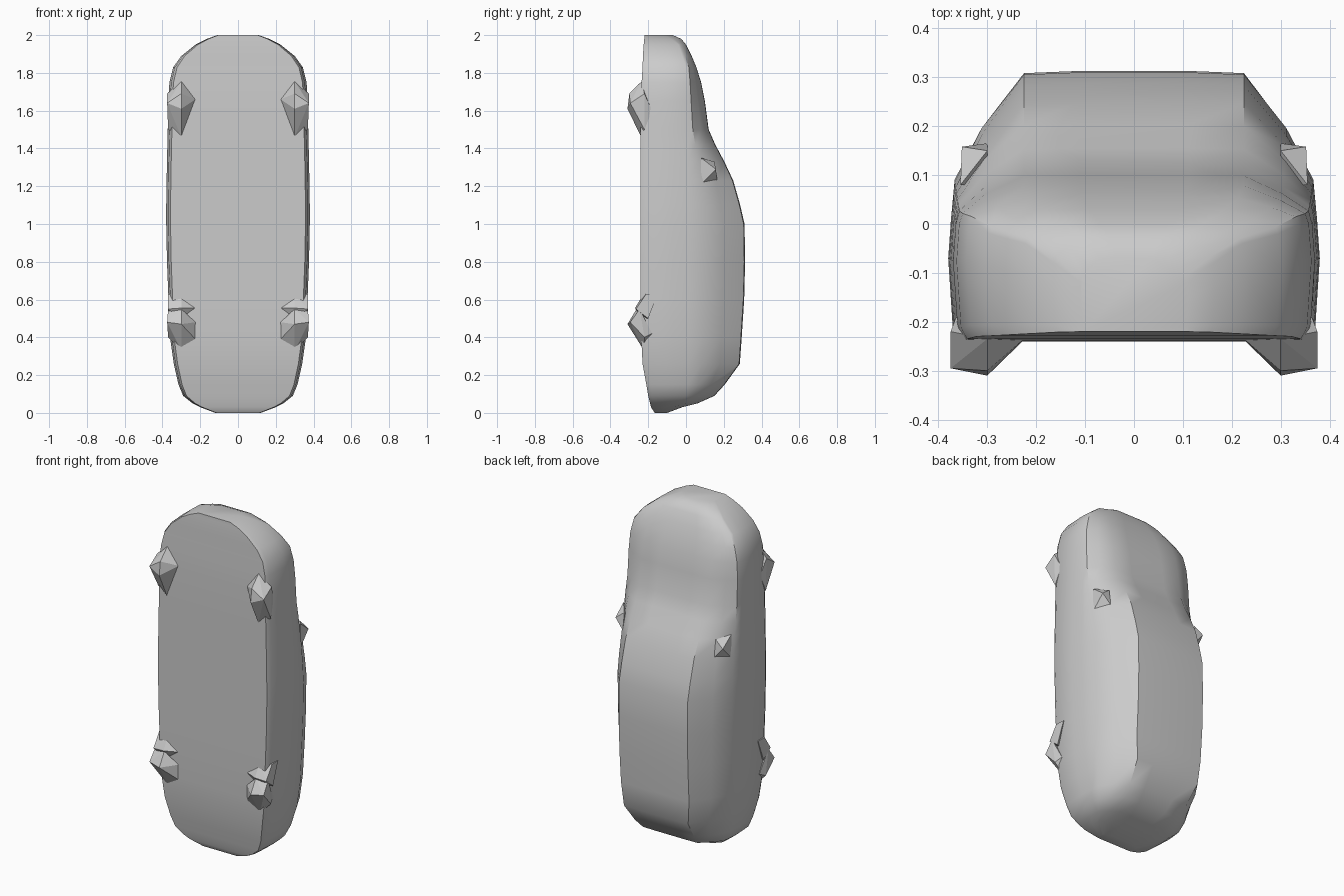
import bpy, bmesh

grey = bpy.data.materials.new("light grey")
grey.diffuse_color = (0.6, 0.6, 0.6, 1)


def add_object(name, bm):
    bmesh.ops.recalc_face_normals(bm, faces=bm.faces)
    mesh = bpy.data.meshes.new(name)
    bm.to_mesh(mesh)
    bm.free()
    mesh.materials.append(grey)
    ob = bpy.data.objects.new(name, mesh)
    bpy.context.collection.objects.link(ob)
    return ob


# Body stations from tail to nose: z, half width, floor y, belt y, top y
STATIONS = [
    (0.00, 0.12, -0.165, -0.13, -0.10),
    (0.03, 0.20, -0.185, -0.08, -0.02),
    (0.05, 0.24, -0.190, -0.02, 0.06),
    (0.09, 0.29, -0.200, 0.00, 0.15),
    (0.15, 0.315, -0.210, 0.01, 0.205),
    (0.26, 0.34, -0.230, 0.01, 0.285),
    (0.40, 0.36, -0.237, 0.01, 0.295),
    (0.60, 0.368, -0.240, 0.01, 0.308),
    (0.80, 0.376, -0.240, 0.01, 0.313),
    (1.00, 0.38, -0.240, 0.01, 0.310),
    (1.10, 0.38, -0.240, 0.01, 0.287),
    (1.23, 0.378, -0.240, 0.01, 0.250),
    (1.33, 0.376, -0.240, 0.01, 0.203),
    (1.42, 0.374, -0.240, 0.01, 0.155),
    (1.50, 0.372, -0.240, 0.005, 0.120),
    (1.65, 0.370, -0.238, 0.00, 0.100),
    (1.75, 0.363, -0.235, 0.00, 0.080),
    (1.83, 0.343, -0.230, 0.00, 0.055),
    (1.89, 0.300, -0.228, -0.02, 0.030),
    (1.95, 0.225, -0.224, -0.04, 0.000),
    (1.98, 0.165, -0.221, -0.08, -0.025),
    (2.00, 0.110, -0.220, -0.12, -0.070),
]


def section(z, w, floor, belt, top):
    """Closed cross-section: floor, sill, side, belt line, cabin side, roof."""
    side, rise = belt - floor, top - belt
    edge = min(0.225, 0.62 * w)
    half = [
        (0.94 * w, floor),
        (0.975 * w, floor + 0.1 * side),
        (w, floor + 0.68 * side),
        (0.985 * w, belt),
        (0.965 * w, belt + 0.27 * rise),
        (0.82 * w, belt + 0.62 * rise),
        (edge, belt + 0.985 * rise),
        (0.5 * edge, top),
    ]
    ring = half + [(-x, y) for x, y in reversed(half)]
    return [(x, y, z) for x, y in ring]


# Car body, lofted through the stations
bm = bmesh.new()
rings = [[bm.verts.new(p) for p in section(*s)] for s in STATIONS]
for a, b in zip(rings, rings[1:]):
    n = len(a)
    for i in range(n):
        j = (i + 1) % n
        bm.faces.new((a[i], a[j], b[j], b[i]))
bm.faces.new(rings[0])
bm.faces.new(rings[-1])
body = add_object("car_body", bm)
bpy.context.view_layer.objects.active = body
body.select_set(True)
bpy.ops.object.shade_smooth_by_angle(angle=0.6)


def faceted_pair(name, points):
    """Angular lump wrapped around a few points, on both sides of the car."""
    for label, s in (("right", 1), ("left", -1)):
        bm = bmesh.new()
        for x, y, z in points:
            bm.verts.new((s * x, y, z))
        res = bmesh.ops.convex_hull(bm, input=bm.verts)
        loose = [v for v in bm.verts if not v.link_faces]
        bmesh.ops.delete(bm, geom=loose, context='VERTS')
        add_object(f"{name}_{label}", bm)


# Front wheels
faceted_pair("front_wheel", [
    (0.225, -0.235, 1.66), (0.30, -0.235, 1.755), (0.30, -0.30, 1.69),
    (0.30, -0.31, 1.61), (0.375, -0.295, 1.64), (0.375, -0.22, 1.69),
    (0.30, -0.237, 1.46), (0.37, -0.22, 1.50), (0.36, -0.18, 1.60),
])

# Rear wheel arches
faceted_pair("rear_arch", [
    (0.30, -0.225, 0.63), (0.37, -0.21, 0.63), (0.368, -0.15, 0.63),
    (0.225, -0.238, 0.555), (0.30, -0.27, 0.555), (0.37, -0.265, 0.55),
    (0.30, -0.237, 0.50), (0.37, -0.20, 0.50),
])

# Rear wheels
faceted_pair("rear_wheel", [
    (0.30, -0.31, 0.47), (0.375, -0.295, 0.48), (0.30, -0.262, 0.55),
    (0.37, -0.245, 0.55), (0.225, -0.237, 0.48), (0.225, -0.235, 0.39),
    (0.37, -0.22, 0.40), (0.30, -0.222, 0.33), (0.355, -0.18, 0.42),
])

# Door mirrors
faceted_pair("door_mirror", [
    (0.352, 0.158, 1.29), (0.30, 0.15, 1.33), (0.30, 0.165, 1.23),
    (0.355, 0.08, 1.35), (0.355, 0.08, 1.21), (0.30, 0.08, 1.29),
])
